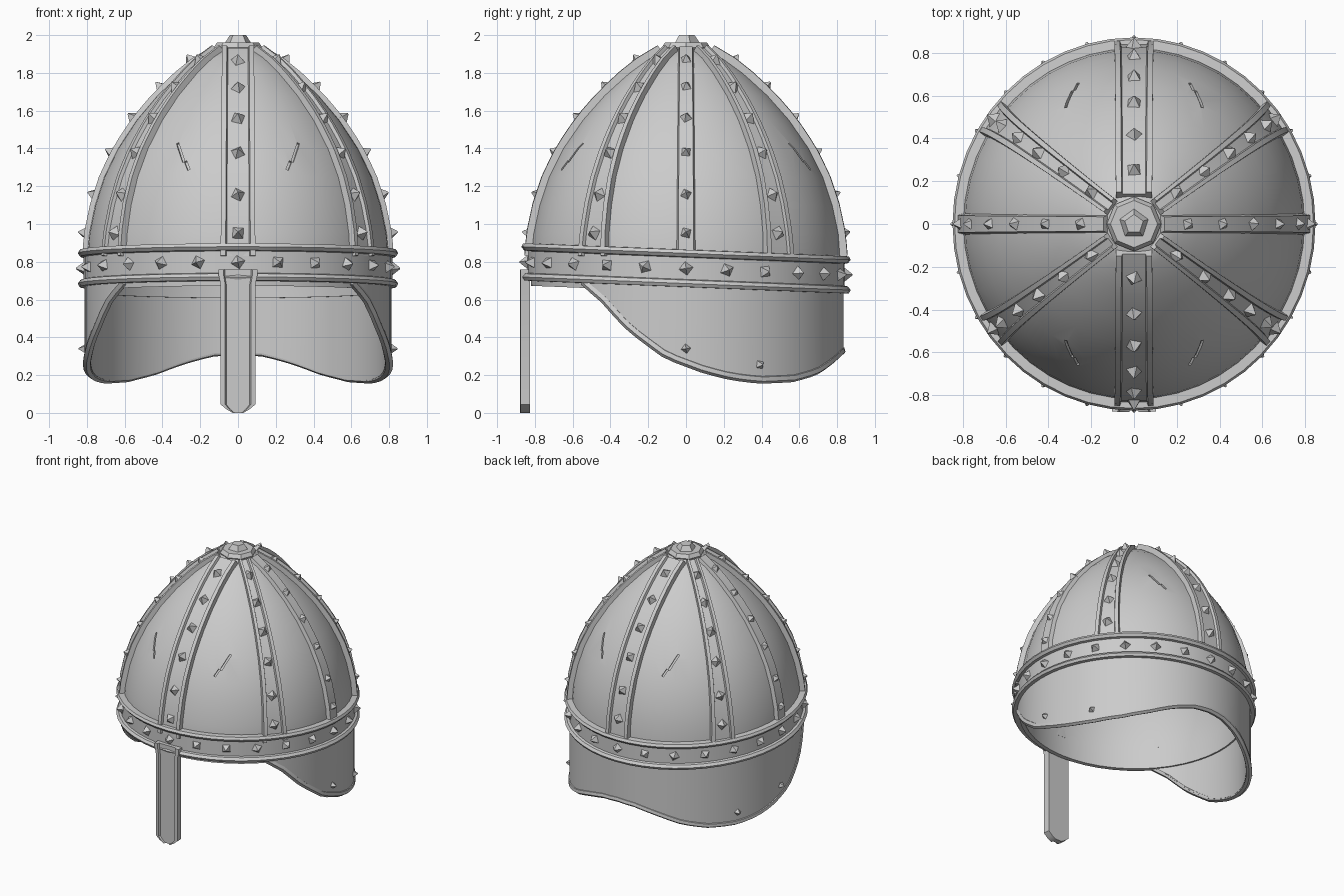
import bpy, bmesh, random
from math import sin, cos, pi, radians
from mathutils import Matrix, Vector

random.seed(4)
if "Cube" in bpy.data.objects:
    bpy.data.objects.remove(bpy.data.objects["Cube"])

steel = bpy.data.materials.new("pale steel")
steel.use_nodes = True
STEEL = (0.6, 0.6, 0.6, 1)
steel.diffuse_color = STEEL
steel.node_tree.nodes["Principled BSDF"].inputs["Base Color"].default_value = STEEL

SX = 0.973  # the helmet is slightly narrower than deep
DOME = [(0.64, .82), (0.8, .825), (0.95, .812), (1.1, .78), (1.25, .73), (1.4, .655),
        (1.55, .553), (1.68, .44), (1.8, .31), (1.88, .205), (1.93, .11)]
# lower edge of the neck guard: degrees from the back, height
GUARD = [(0, .325), (10, .315), (21, .275), (34, .215), (47, .18), (62, .172), (73, .19), (83, .225),
         (97, .3), (111, .445), (122, .6), (131, .69)]


def interp(table, t):
    for (a, u), (b, v) in zip(table, table[1:]):
        if t <= b:
            return u + (v - u) * (t - a) / (b - a)
    return table[-1][1]


def radius(z):
    return interp(DOME, z)


def tilt(y):
    return -0.04 * y


def frame(phi, r, z, slope=0.0):
    """Local axes on the shell: x sideways, y up the surface, z outwards."""
    n = Vector((cos(phi), sin(phi), -slope)).normalized()
    t = Vector((-sin(phi), cos(phi), 0))
    m = Matrix((t, n.cross(t), n)).transposed().to_4x4()
    m.translation = (SX * r * cos(phi), r * sin(phi), z)
    return m


def dome_frame(phi, z):
    slope = (radius(z + .04) - radius(z - .04)) / .08
    return frame(phi, radius(z), z, slope)


def finish(name, bm, angle=30):
    bmesh.ops.recalc_face_normals(bm, faces=bm.faces)
    me = bpy.data.meshes.new(name)
    bm.to_mesh(me)
    bm.free()
    ob = bpy.data.objects.new(name, me)
    bpy.context.collection.objects.link(ob)
    me.materials.append(steel)
    if angle:
        smooth(ob, angle)
    return ob


def activate(ob):
    bpy.ops.object.select_all(action='DESELECT')
    ob.select_set(True)
    bpy.context.view_layer.objects.active = ob


def smooth(ob, angle=30):
    activate(ob)
    bpy.ops.object.shade_smooth_by_angle(angle=radians(angle))


def loft(name, rings, loop=False, start=True, end=True):
    """Skin closed rings; either join last to first or cap the ends."""
    bm = bmesh.new()
    vs = [[bm.verts.new(p) for p in ring] for ring in rings]
    pairs = list(zip(vs, vs[1:])) + ([(vs[-1], vs[0])] if loop else [])
    for a, b in pairs:
        for i in range(len(a)):
            j = (i + 1) % len(a)
            bm.faces.new((a[i], a[j], b[j], b[i]))
    if not loop and start:
        bm.faces.new(vs[0])
    if not loop and end:
        bm.faces.new(vs[-1])
    return finish(name, bm)


# Dome shell, open below
N = 48
rings = []
for z, r in DOME:
    ring = []
    for i in range(N):
        a = 2 * pi * i / N
        y = r * sin(a)
        ring.append((SX * r * cos(a), y, z + (tilt(y) if z < .9 else 0)))
    rings.append(ring)
dome = loft("dome", rings, start=False)
shell = dome.modifiers.new("thickness", 'SOLIDIFY')
shell.thickness = 0.03
shell.offset = -1

# Battle nicks cut into the four main panels
bm = bmesh.new()
for side in (1, -1):
    for face in (1, -1):
        for ax, z, length in ((.31, 1.38, .13), (.25, 1.31, .06)):
            phi = Vector((ax * side, .58 * face)).angle_signed(Vector((1, 0)))
            size = Matrix.Diagonal((.014, length, .03, 1))
            turn = Matrix.Rotation(radians(-30 * side * -face), 4, 'Z')
            bmesh.ops.create_cube(bm, size=1, matrix=dome_frame(phi, z) @ turn @ size)
nicks = finish("nick_cutter", bm, 0)
nicks.hide_render = True
cut = dome.modifiers.new("nicks", 'BOOLEAN')
cut.operation = 'DIFFERENCE'
cut.object = nicks
activate(dome)
for m in [m.name for m in dome.modifiers if m.type in {'SOLIDIFY', 'BOOLEAN'}]:
    bpy.ops.object.modifier_apply(modifier=m)
bpy.data.objects.remove(nicks)
smooth(dome)

# Brow band with a raised rim along both edges
half = [(.84, .058), (.858, .062), (.872, .08), (.862, .098), (.81, .1)]
profile = half + [(r, -h) for r, h in reversed(half)]
rings = []
for i in range(N):
    a = 2 * pi * i / N
    rings.append([(SX * r * cos(a), r * sin(a), .765 + h + tilt(r * sin(a))) for r, h in profile])
loft("brow_band", rings, loop=True)


# Ribs: broad rimmed straps, and plain narrow ones on the sides
def rib(name, phi, w_low, w_top, rimmed):
    rings = []
    for i in range(17):
        t = i / 16
        z = .83 + t * 1.09
        w = w_low + (w_top - w_low) * t
        rim = min(.026, w * .4)
        if rimmed:
            section = [(-w, -.03), (-w, .032), (-w + rim, .034), (-w + rim + .006, .016)]
        else:
            section = [(-w, -.02), (-w * .75, .025)]
        section += [(-s, h) for s, h in reversed(section)]
        m = dome_frame(phi, z)
        rings.append([m @ Vector((s, 0, h)) for s, h in section])
    loft(name, rings)


rib_angles = []
for name, deg in (("front_rib", -90), ("back_rib", 90)):
    rib(name, radians(deg), .092, .085, True)
    rib_angles.append(radians(deg))
for name, deg in (("left_rib", 0), ("right_rib", 180)):
    rib(name, radians(deg), .055, .045, False)
    rib_angles.append(radians(deg))
for name, deg in (("back_left_rib", 36), ("back_right_rib", 144),
                  ("front_right_rib", 216), ("front_left_rib", -36)):
    rib(name, radians(deg), .088, .04, True)
    rib_angles.append(radians(deg))

# Pointed studs on ribs, band and guard
bm = bmesh.new()


def stud(m, lift, r=.042):
    spin = Matrix.Rotation(random.uniform(0, pi), 4, 'Z')
    bmesh.ops.create_cone(bm, segments=4, radius1=r, radius2=.004, depth=.045, cap_ends=True,
                          matrix=m @ Matrix.Translation((0, 0, lift + .018)) @ spin)


for phi in rib_angles:
    for z in (.95, 1.15, 1.37, 1.55, 1.71, 1.85):
        stud(dome_frame(phi, z), .016)
for i in range(24):
    a = 2 * pi * i / 24
    stud(frame(a, .84, .765 + tilt(.84 * sin(a))), 0, .04)
for side in (1, -1):
    for deg, z in ((90, .34), (62, .255)):
        stud(frame(pi / 2 + side * radians(deg), .83, z), -.005, .036)
finish("studs", bm, 0)

# Neck and cheek guard with a rolled rim
rings, edge = [], []
STEPS = 56
for i in range(STEPS + 1):
    deg = -131 + 262 * i / STEPS
    a = pi / 2 + radians(deg)
    low = interp(GUARD, abs(deg))
    rings.append([(SX * r * cos(a), r * sin(a), z)
                  for r, z in ((.8, low), (.835, low), (.835, .74), (.8, .74))])
    edge.append((SX * .822 * cos(a), .822 * sin(a), low + .005))
loft("neck_guard", rings)

curve = bpy.data.curves.new("guard_rim", 'CURVE')
curve.dimensions = '3D'
curve.bevel_depth = .023
curve.bevel_resolution = 1
curve.use_fill_caps = True
spline = curve.splines.new('POLY')
spline.points.add(len(edge) - 1)
for p, co in zip(spline.points, edge):
    p.co = (*co, 1)
curve.materials.append(steel)
guard_rim = bpy.data.objects.new("guard_rim", curve)
bpy.context.collection.objects.link(guard_rim)
activate(guard_rim)
bpy.ops.object.convert(target='MESH')
smooth(bpy.context.object, 40)

# Nose guard with raised side rims and a clipped tip
half = [(.09, -.825), (.092, -.876), (.068, -.878), (.062, -.864)]
section = half + [(-x, y) for x, y in reversed(half)]
loft("nose_guard", [[(x * s, y, z) for x, y in section]
                    for z, s in ((0, .3), (.018, .65), (.045, 1), (.68, 1), (.73, 1.12), (.76, 1.12))])

# Crown cap and its stud
bm = bmesh.new()
for r1, r2, low, high, sides in ((.115, .128, 1.905, 1.935, 8), (.128, .11, 1.935, 1.962, 8),
                                 (.075, .045, 1.955, 2.0, 5)):
    bmesh.ops.create_cone(bm, segments=sides, radius1=r1, radius2=r2, depth=high - low, cap_ends=True,
                          matrix=Matrix.Translation((0, 0, (low + high) / 2)))
finish("crown_cap", bm, 0)
